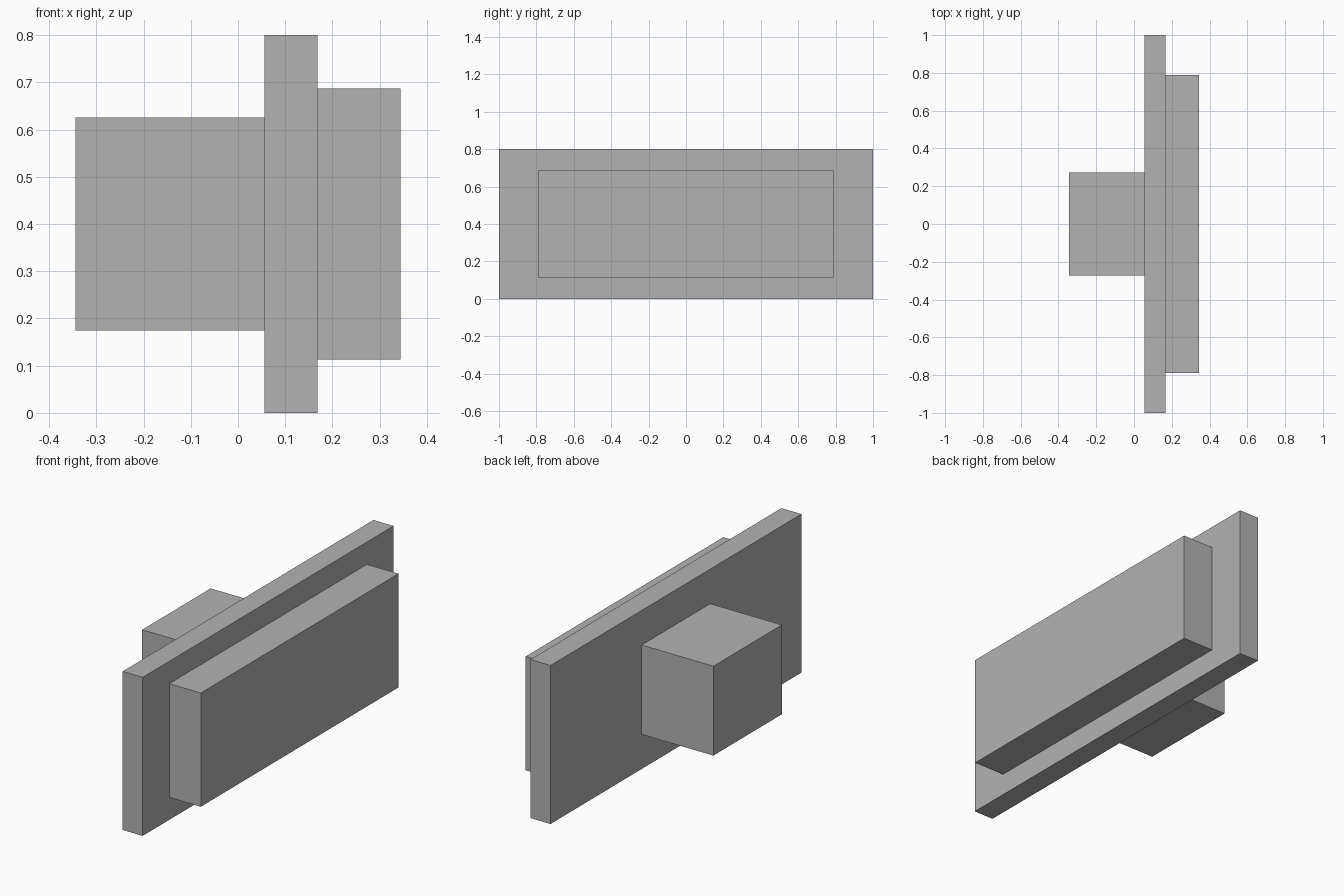
import bpy
import bmesh
from mathutils import Vector

cube = bpy.data.objects.get("Cube")
if cube:
    bpy.data.objects.remove(cube, do_unlink=True)

# Single plain grey
grey = bpy.data.materials.new("plain_grey")
grey.use_nodes = True
colour = (0.45, 0.45, 0.45, 1)
grey.diffuse_color = colour
grey.node_tree.nodes["Principled BSDF"].inputs["Base Color"].default_value = colour

CENTRE_Z = 0.4


def box(name, x_min, x_max, width, height):
    """Box spanning x_min..x_max, centred in y and on the shared axis height."""
    bm = bmesh.new()
    bmesh.ops.create_cube(bm, size=1)
    bmesh.ops.scale(bm, vec=Vector((x_max - x_min, width, height)), verts=bm.verts)
    mesh = bpy.data.meshes.new(name)
    bm.to_mesh(mesh)
    bm.free()
    mesh.materials.append(grey)
    obj = bpy.data.objects.new(name, mesh)
    obj.location = ((x_min + x_max) / 2, 0, CENTRE_Z)
    bpy.context.collection.objects.link(obj)
    return obj


# Rear block, broad middle plate and raised front panel stacked along x
box("mounting_block", -0.344, 0.056, 0.546, 0.451)
box("middle_plate", 0.056, 0.168, 2.0, 0.8)
box("raised_panel", 0.168, 0.344, 1.576, 0.574)
